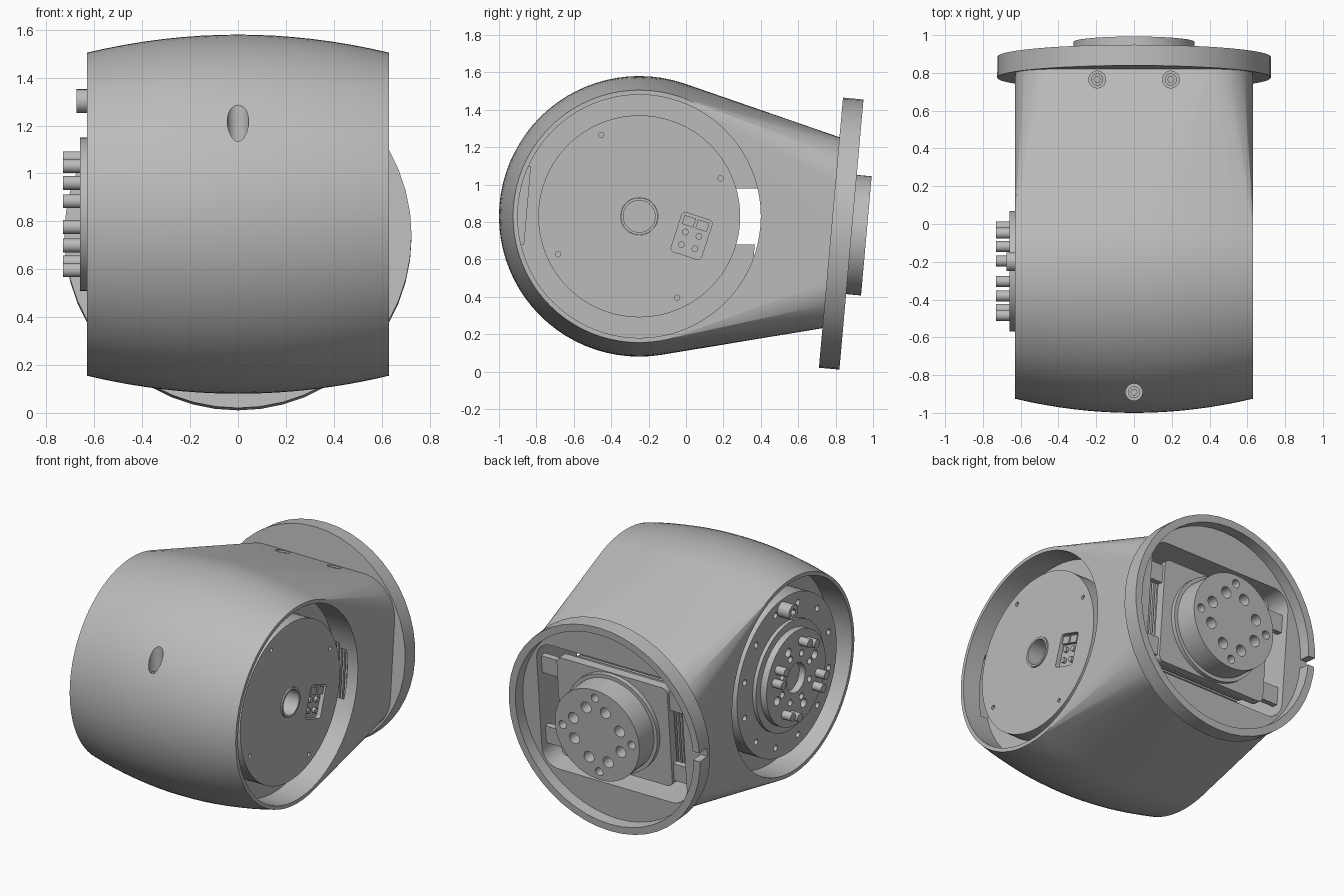
import bpy, bmesh
from math import sin, cos, pi, radians
from mathutils import Matrix, Vector

if "Cube" in bpy.data.objects:
    bpy.data.objects.remove(bpy.data.objects["Cube"])

grey = bpy.data.materials.new("neutral grey")
grey.use_nodes = True
grey.diffuse_color = (0.5, 0.5, 0.5, 1)
grey.node_tree.nodes["Principled BSDF"].inputs["Base Color"].default_value = grey.diffuse_color


def frame(origin, u, v, w):
    m = Matrix((u, v, w)).transposed().to_4x4()
    m.translation = origin
    return m


# Working frames: joint axis along x, wrist axis tilted backwards, plain vertical
TILT = radians(5.1)
JOINT = frame((0, -0.25, 0.83), (0, 1, 0), (0, 0, 1), (1, 0, 0))
WRIST = frame((0, 0.775, 0.7425), (-1, 0, 0), (0, sin(TILT), cos(TILT)),
              (0, cos(TILT), -sin(TILT)))
UP = Matrix.Identity(4)


def circle(r, u=0, v=0, n=48):
    return [(u + r * cos(2 * pi * i / n), v + r * sin(2 * pi * i / n)) for i in range(n)]


def rect(a, b, u=0, v=0, rad=0.0, turn=0.0, n=8):
    """Rounded rectangle with half sizes a and b."""
    pts = []
    for k, (su, sv) in enumerate(((1, 1), (-1, 1), (-1, -1), (1, -1))):
        for i in range(n + 1 if rad else 1):
            t = pi / 2 * (k + i / n)
            x, y = su * (a - rad) + rad * cos(t), sv * (b - rad) + rad * sin(t)
            pts.append((u + x * cos(turn) - y * sin(turn), v + x * sin(turn) + y * cos(turn)))
    return pts


def polar(r, deg):
    return r * cos(radians(deg)), r * sin(radians(deg))


def finish(name, bm):
    bmesh.ops.recalc_face_normals(bm, faces=bm.faces)
    me = bpy.data.meshes.new(name)
    bm.to_mesh(me)
    bm.free()
    me.materials.append(grey)
    ob = bpy.data.objects.new(name, me)
    bpy.context.collection.objects.link(ob)
    return ob


def prisms(name, m, *items):
    """One object made of extruded outlines: (points, start, end)."""
    bm = bmesh.new()
    for pts, w0, w1 in items:
        lo = [bm.verts.new(m @ Vector((u, v, w0))) for u, v in pts]
        hi = [bm.verts.new(m @ Vector((u, v, w1))) for u, v in pts]
        bm.faces.new(lo[::-1])
        bm.faces.new(hi)
        for i in range(len(pts)):
            j = (i + 1) % len(pts)
            bm.faces.new((lo[i], lo[j], hi[j], hi[i]))
    return finish(name, bm)


def select(ob):
    bpy.ops.object.select_all(action='DESELECT')
    ob.select_set(True)
    bpy.context.view_layer.objects.active = ob


def cut(ob, m, *items):
    tool = prisms("cutter", m, *items)
    tool.hide_render = True
    mod = ob.modifiers.new("cut", 'BOOLEAN')
    mod.operation, mod.solver, mod.object = 'DIFFERENCE', 'EXACT', tool
    select(ob)
    bpy.ops.object.modifier_apply(modifier=mod.name)
    bpy.data.objects.remove(tool)


# Housing: bulged barrel blended into a rounded rectangular neck
bm = bmesh.new()
for i in range(17):
    x = -0.63 + 1.26 * i / 16
    for u, v in circle(0.75 - 0.075 * (x / 0.63) ** 2, n=80):
        bm.verts.new(JOINT @ Vector((u, v, x)))
for u, v in rect(0.63, 0.51, rad=0.25, n=12):
    bm.verts.new(WRIST @ Vector((u, v, 0.01)))
hull = bmesh.ops.convex_hull(bm, input=bm.verts)
bmesh.ops.delete(bm, geom=[v for v in bm.verts if not v.link_faces], context='VERTS')
bmesh.ops.dissolve_limit(bm, angle_limit=radians(0.2), verts=bm.verts, edges=bm.edges)
housing = finish("housing", bm)

# Side recesses, cable passage and neck pocket
cut(housing, JOINT, (circle(0.65, n=80), 0.45, 0.8), (circle(0.65, n=80), -0.8, -0.45))
cut(housing, JOINT, (rect(0.11, 0.15, 0.535, 0), -0.5, 0.5))
cut(housing, JOINT, (rect(0.03, 0.21, -0.63, 0.06, turn=radians(-5)), 0.2, 0.5))
pocket = rect(0.55, 0.44, rad=0.12)
cut(housing, WRIST, (pocket, -0.4, 0.2))

# Screw wells with socket screws
wells = ((0, -0.89, 1.09), (-0.195, 0.765, 1.22), (0.195, 0.765, 1.22))
cut(housing, UP, *[(circle(0.045, x, y, 24), z, 1.6) for x, y, z in wells])
screws = prisms("well_screws", UP, *[(circle(0.032, x, y, 24), z - 0.02, z + 0.03) for x, y, z in wells])
cut(screws, UP, *[(circle(0.017, x, y, 6), z, z + 0.1) for x, y, z in wells])

# Main drive with cover face on +x and output face on -x
drive = prisms("joint_drive", JOINT, (circle(0.54, n=80), -0.59, 0.57))
cut(drive, JOINT, (circle(0.1), 0.4, 0.8),
    (rect(0.085, 0.11, 0.28, -0.105, 0.02, radians(-18)), 0.54, 0.8),
    *[(circle(0.014, *polar(0.48, 25 + 90 * k), 12), 0.55, 0.8) for k in range(4)],
    *[(circle(0.02, *polar(0.47, 15 + 30 * k), 16), -0.8, -0.55) for k in range(12)])
bore = prisms("bore_sleeve", JOINT, (circle(0.099), 0.35, 0.58))
cut(bore, JOINT, (circle(0.085), 0.42, 0.8))

# Connector block on the cover
turn = radians(-18)


def on_panel(a, b):
    return 0.28 + a * cos(turn) - b * sin(turn), -0.105 + a * sin(turn) + b * cos(turn)


prisms("connector_sockets", JOINT,
       *[(rect(0.032, 0.025, *on_panel(s * 0.038, 0.07), turn=turn), 0.53, 0.565) for s in (-1, 1)],
       *[(circle(0.018, *on_panel(s * 0.038, b), 16), 0.53, 0.56)
         for s in (-1, 1) for b in (0.01, -0.06)])

# Output flange with dowel pins
prisms("output_collar", JOINT, (circle(0.37, n=64), -0.615, -0.57))
output = prisms("output_flange", JOINT, (circle(0.32, n=64), -0.66, -0.57))
pin_angles = [a + 90 * k for k in range(4) for a in (13, 33)]
cut(output, JOINT, (circle(0.1), -0.8, -0.6),
    *[(circle(0.03, *polar(0.22, 68 + 90 * k), 20), -0.8, -0.6) for k in range(4)],
    *[(circle(0.022, *polar(0.16, 23 + 45 * k), 16), -0.8, -0.6) for k in range(8)])
prisms("output_pins", JOINT, *[(circle(0.029, *polar(0.24, a), 24), -0.73, -0.62) for a in pin_angles])
bolt = prisms("stop_bolt", JOINT, (circle(0.05, 0.05, 0.472, 24), -0.675, -0.57))
cut(bolt, JOINT, (circle(0.025, 0.05, 0.472, 6), -0.8, -0.64))

# Rear ring: shallow cup with a notch
ring = prisms("rear_ring", WRIST, (circle(0.725), 0, 0.11))
cut(ring, WRIST, (circle(0.675), 0.03, 0.3))
cut(ring, WRIST, (pocket, -0.1, 0.3))
cut(ring, WRIST, (rect(0.1, 0.03, 0.72, 0), 0.03, 0.3))

# Wrist drive: finned block, mounting plate and drilled hub
prisms("wrist_block", WRIST, (rect(0.33, 0.27), -0.34, -0.05))
prisms("wrist_fins", WRIST, *[(rect(0.37, 0.31, rad=0.03), w, w + 0.018)
                              for w in [-0.33 + 0.036 * i for i in range(8)]])
prisms("wrist_plate", WRIST, (rect(0.42, 0.35, rad=0.04), -0.06, 0.0))
prisms("plate_arms", WRIST, *[(rect(0.09, 0.06, s * 0.48, t * 0.25), -0.06, -0.02)
                              for s in (-1, 1) for t in (-1, 1)])
prisms("hub_collar", WRIST, (circle(0.345, n=64), -0.01, 0.03))
hub = prisms("wrist_hub", WRIST, (circle(0.32, n=64), -0.01, 0.19))
cut(hub, WRIST,
    *[(circle(0.038, *polar(0.19, 22.5 + 45 * k), 20), 0.1, 0.3) for k in range(8)],
    *[(circle(0.028, *polar(0.262, 45 * k), 16), 0.1, 0.3) for k in range(8) if k % 2 == 0])

for ob in bpy.context.collection.objects:
    if ob.type == 'MESH' and grey.name in ob.data.materials:
        select(ob)
        bpy.ops.object.shade_smooth_by_angle(angle=radians(25))
